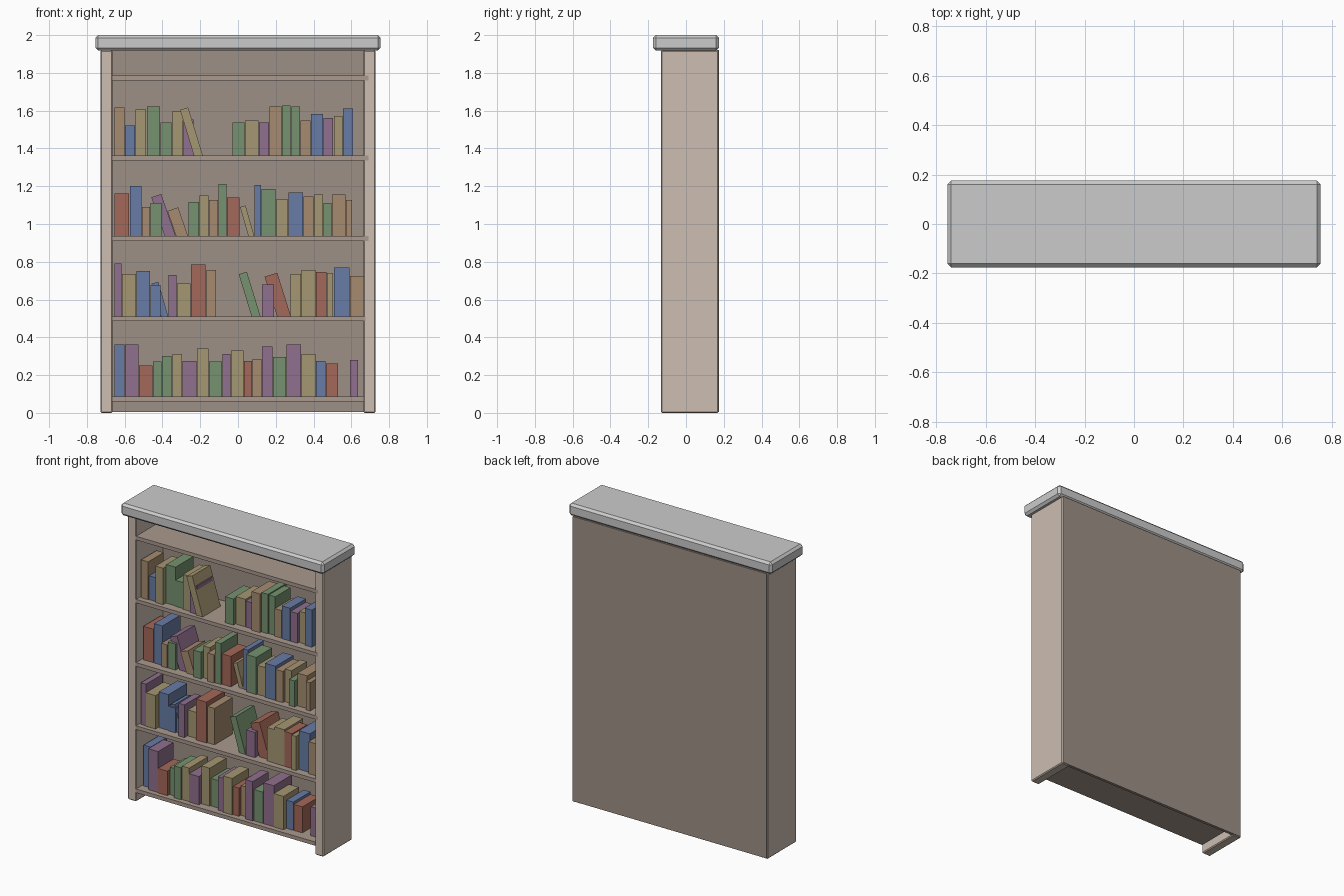
import bpy, bmesh, math, random
from mathutils import Matrix, Vector

if "Cube" in bpy.data.objects:
    bpy.data.objects.remove(bpy.data.objects["Cube"])

random.seed(4)


def material(name, rgb):
    m = bpy.data.materials.new(name)
    m.diffuse_color = (*rgb, 1)
    m.use_nodes = True
    m.node_tree.nodes["Principled BSDF"].inputs["Base Color"].default_value = m.diffuse_color
    return m


SIDE_WOOD = material("side_wood", (0.61, 0.51, 0.44))
BACK_WOOD = material("back_wood", (0.34, 0.28, 0.24))
SHELF_WOOD = material("shelf_wood", (0.40, 0.32, 0.27))
COVERS = {
    "red": material("red_cover", (0.37, 0.14, 0.10)),
    "green": material("green_cover", (0.18, 0.29, 0.16)),
    "blue": material("blue_cover", (0.14, 0.20, 0.38)),
    "yellow": material("yellow_cover", (0.38, 0.31, 0.17)),
    "purple": material("purple_cover", (0.28, 0.16, 0.27)),
    "brown": material("brown_cover", (0.38, 0.26, 0.16)),
}


def box(name, lo, hi, mat=None, bevel=0, tilt=0):
    """Box between two corners; tilt leans it left about its lower left edge."""
    lo, hi = Vector(lo), Vector(hi)
    bm = bmesh.new()
    bmesh.ops.create_cube(bm, size=1)
    for v in bm.verts:
        v.co = Vector((v.co[i] + 0.5) * (hi[i] - lo[i]) for i in range(3))
    if bevel:
        bmesh.ops.bevel(bm, geom=bm.edges[:], offset=bevel, segments=1, affect='EDGES')
    bm.transform(Matrix.Rotation(-tilt, 4, 'Y'))
    mesh = bpy.data.meshes.new(name)
    bm.to_mesh(mesh)
    bm.free()
    ob = bpy.data.objects.new(name, mesh)
    ob.location = lo
    if mat:
        mesh.materials.append(mat)
    bpy.context.collection.objects.link(ob)
    return ob


# Cabinet: top slab, two sides, back covering the full width
box("top_slab", (-0.755, -0.175, 1.918), (0.755, 0.175, 2.0), None, 0.015)
box("left_side", (-0.728, -0.133, 0), (-0.665, 0.172, 1.92), SIDE_WOOD, 0.006)
box("right_side", (0.665, -0.133, 0), (0.728, 0.172, 1.92), SIDE_WOOD, 0.006)
box("back_panel", (-0.722, 0.155, 0.005), (0.722, 0.174, 1.92), BACK_WOOD)

# Shelves, four of them poking slightly past the right side's inner face
SHELF_TOPS = [1.786, 1.362, 0.936, 0.511, 0.086]
for top, right in zip(SHELF_TOPS, [0.69, 0.69, 0.69, 0.675, 0.668]):
    box("shelf", (-0.668, -0.1332, top - 0.025), (right, 0.165, top), SHELF_WOOD)


def book(colour, x, width, height, shelf, tilt=0, front=None):
    """Sizes in hundredths of a unit."""
    if front is None:
        front = random.uniform(-0.105, -0.07)
    back = front + random.uniform(0.16, 0.2)
    t = math.radians(tilt)
    # A leaning book sinks a little into the shelf so its base looks level
    drop = width * math.sin(t)
    x += drop * math.tan(t) + 0.2
    z = SHELF_TOPS[shelf] - drop / 100
    height += drop / math.cos(t)
    box("book", (x / 100, front, z), ((x + width) / 100, back, z + height / 100),
        COVERS[colour], tilt=t)


def row(shelf, *books):
    """Each book is (colour, left edge, height) and runs to the next left edge."""
    for (colour, x, *h), nxt in zip(books, books[1:]):
        if colour != "gap":
            book(colour, x, nxt[1] - x - 0.3, h[0], shelf)


# Upright books, top shelf to bottom shelf
row(1, ("brown", -65.5, 25.5), ("blue", -60, 16), ("yellow", -54.5, 24.5),
    ("green", -48.5, 26), ("green", -41.3, 17.5), ("yellow", -35, 23.5),
    ("purple", -29, 19), ("gap", -23.5),
    ("green", -3, 17.5), ("yellow", 3.5, 18.5), ("purple", 11, 17.5),
    ("brown", 16.5, 26), ("green", 23, 26.5), ("green", 28, 26),
    ("brown", 33, 18.5), ("blue", 38.5, 22), ("purple", 45, 20),
    ("yellow", 50.5, 21), ("blue", 55.5, 25), ("gap", 61))
row(2, ("red", -65.5, 22.5), ("blue", -57.5, 26.5), ("brown", -51, 15.5),
    ("green", -46.5, 17.5), ("gap", -40.5),
    ("green", -26.5, 18), ("yellow", -20.5, 21.5), ("brown", -15.5, 19),
    ("green", -10.5, 27.5), ("red", -6, 20.5), ("gap", 1),
    ("blue", 8.5, 27), ("green", 12.3, 25), ("yellow", 20, 19.5),
    ("blue", 26.5, 23), ("brown", 34.5, 21), ("yellow", 40, 22),
    ("green", 45, 17.5), ("brown", 49.5, 22), ("brown", 57, 19), ("gap", 60.5))
row(3, ("purple", -65.5, 28), ("yellow", -61.5, 22.5), ("blue", -54, 24),
    ("blue", -46.5, 16.5), ("gap", -41),
    ("purple", -37, 22), ("yellow", -32.5, 17.5), ("red", -25, 27.5),
    ("brown", -17, 24.5), ("gap", -11.5),
    ("purple", 12.5, 17), ("gap", 19.2),
    ("yellow", 27.5, 22.5), ("yellow", 33.5, 24.5), ("red", 41, 23.5),
    ("yellow", 47, 23), ("blue", 50.5, 26), ("brown", 59, 21.5), ("gap", 66.5))
row(4, ("blue", -65.5, 27.5), ("purple", -60, 27.5), ("red", -52.5, 16.5),
    ("green", -45.2, 18.5), ("green", -40.5, 21.5), ("yellow", -35, 22.5),
    ("purple", -29.5, 19), ("yellow", -22, 25.5), ("green", -15.5, 18.5),
    ("purple", -8.5, 22.5), ("yellow", -4, 24.5), ("red", 3, 19),
    ("brown", 7.5, 20), ("purple", 12.5, 26.5), ("green", 18.3, 21),
    ("purple", 25.5, 27.5), ("yellow", 33.5, 22.5), ("blue", 41, 19),
    ("red", 46.3, 17.5), ("gap", 53), ("purple", 59, 19.5), ("gap", 63.5))

# Leaning books; only the first stands in front of its neighbour
book("yellow", -23.5, 4.5, 25.3, 1, 17, -0.11)
book("purple", -39, 5.5, 21.7, 2, 19, -0.068)
book("brown", -33, 6, 14, 2, 19, -0.08)
book("yellow", 5.3, 3, 16, 2, 16, -0.068)
book("blue", -41, 3.7, 18, 3, 16, -0.068)
book("green", 7, 4.5, 23.3, 3, 17, -0.09)
book("red", 20.5, 7, 22, 3, 17.5, -0.068)
